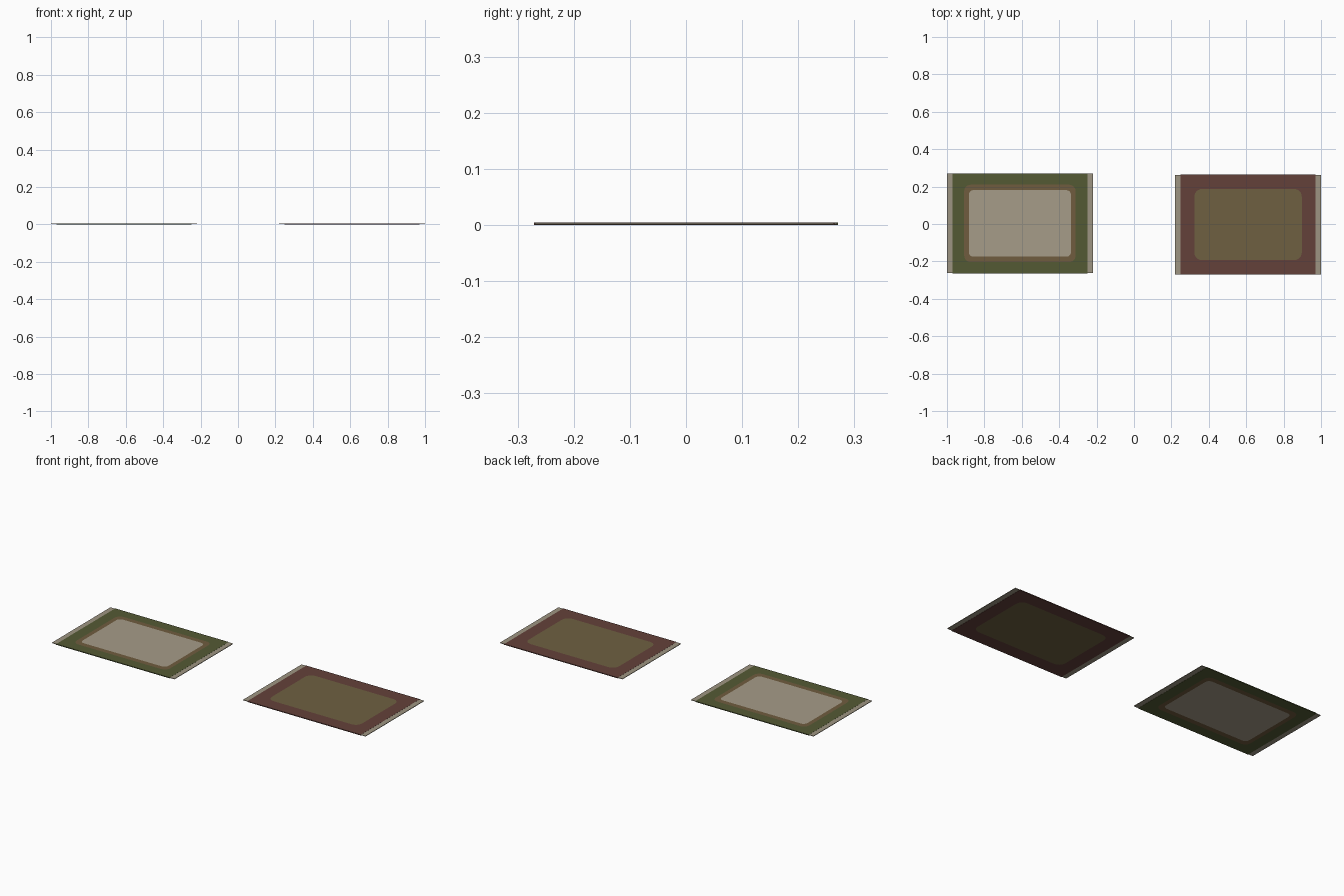
import bpy, bmesh, math

if "Cube" in bpy.data.objects:
    bpy.data.objects.remove(bpy.data.objects["Cube"])


def material(name, rgb):
    m = bpy.data.materials.new(name)
    lin = [((c / 255 + 0.055) / 1.055) ** 2.4 for c in rgb]
    m.diffuse_color = (*lin, 1)
    m.use_nodes = True
    m.node_tree.nodes["Principled BSDF"].inputs["Base Color"].default_value = m.diffuse_color
    return m


GREEN = material("moss green", (84, 90, 52))
TAN = material("tan brown", (112, 92, 62))
BEIGE = material("beige", (166, 156, 136))
MAROON = material("maroon", (100, 65, 58))
OLIVE = material("olive brown", (110, 96, 65))
FRINGE = material("fringe beige", (158, 149, 130))


def rounded_rect(hx, hy, r, steps=6):
    pts = []
    for k, (sx, sy) in enumerate([(1, 1), (-1, 1), (-1, -1), (1, -1)]):
        for i in range(steps + 1):
            a = math.pi / 2 * (k + i / steps)
            pts.append((sx * (hx - r) + r * math.cos(a),
                        sy * (hy - r) + r * math.sin(a)))
    return pts


def finish(name, bm, mats, loc):
    bmesh.ops.remove_doubles(bm, verts=bm.verts, dist=1e-5)
    bmesh.ops.recalc_face_normals(bm, faces=bm.faces)
    me = bpy.data.meshes.new(name)
    bm.to_mesh(me)
    bm.free()
    for m in mats:
        me.materials.append(m)
    ob = bpy.data.objects.new(name, me)
    ob.location = loc
    bpy.context.collection.objects.link(ob)


def rug(name, cx, cy, bands, mats, height=0.0045):
    # woven body: concentric colour bands running through the thickness
    bm = bmesh.new()
    loops = {}
    for z in (0, height):
        loops[z] = [[bm.verts.new((x, y, z)) for x, y in rounded_rect(*b)] for b in bands]
        n = len(loops[z][0])
        for k in range(len(bands) - 1):
            a, b = loops[z][k], loops[z][k + 1]
            for i in range(n):
                j = (i + 1) % n
                bm.faces.new((a[i], a[j], b[j], b[i])).material_index = k
        bm.faces.new(loops[z][-1]).material_index = len(bands) - 1
    lo, hi = loops[0][0], loops[height][0]
    for i in range(n):
        j = (i + 1) % n
        bm.faces.new((lo[i], lo[j], hi[j], hi[i]))
    finish(name + "_body", bm, mats, (cx, cy, 0))

    # fringe strips at both ends, thinner than the body
    hx, hy = bands[0][0], bands[0][1]
    for side, s in (("left", -1), ("right", 1)):
        bm = bmesh.new()
        bmesh.ops.create_cube(bm, size=1)
        bmesh.ops.scale(bm, vec=(0.39 - hx, 2 * hy - 0.004, 0.003), verts=bm.verts)
        finish(f"{name}_{side}_fringe", bm, [FRINGE], (cx + s * (hx + 0.39) / 2, cy, 0.0025))


rug("green_rug", -0.61, 0.003,
    [(0.361, 0.268, 0.0), (0.298, 0.207, 0.035), (0.273, 0.178, 0.025)],
    [GREEN, TAN, BEIGE])
rug("maroon_rug", 0.61, -0.003,
    [(0.361, 0.268, 0.0), (0.287, 0.19, 0.04)],
    [MAROON, OLIVE])
